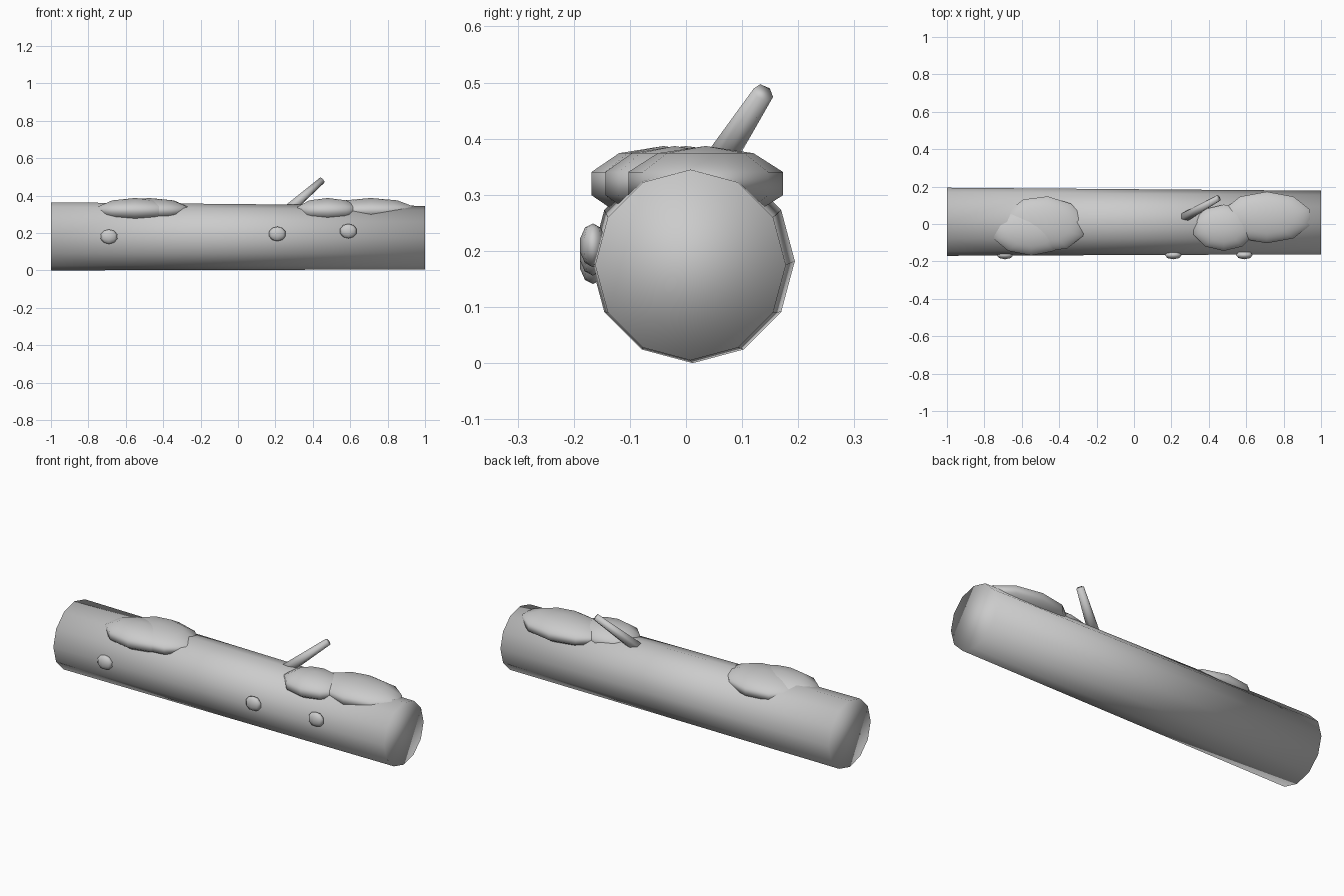
import bpy
from math import pi, radians
from mathutils import Vector

cube = bpy.data.objects.get("Cube")
if cube:
    bpy.data.objects.remove(cube, do_unlink=True)

GREY = (0.6, 0.6, 0.6, 1)
bark = bpy.data.materials.new("plain grey")
bark.use_nodes = True
bark.diffuse_color = GREY
bark.node_tree.nodes["Principled BSDF"].inputs["Base Color"].default_value = GREY


def finish(name):
    ob = bpy.context.object
    ob.name = name
    ob.data.materials.append(bark)
    bpy.ops.object.shade_smooth()
    return ob


def tapered(name, start, end, r1, r2, sides):
    """Capped cone running from start to end."""
    a, b = Vector(start), Vector(end)
    bpy.ops.mesh.primitive_cone_add(
        vertices=sides, radius1=r1, radius2=r2, depth=(b - a).length,
        location=(a + b) / 2,
        rotation=(b - a).to_track_quat('Z', 'Y').to_euler())
    return finish(name)


def blob(name, centre, size, segments, turn=0):
    """Flattened low-poly ball."""
    bpy.ops.mesh.primitive_uv_sphere_add(
        segments=segments, ring_count=5, radius=1, location=centre,
        rotation=(0, 0, radians(turn)))
    bpy.context.object.scale = size
    return finish(name)


# Trunk, slightly thinner towards +x
tapered("log", (-1, 0.012, 0.182), (1, 0.008, 0.175), 0.182, 0.17, 12)

# Broken branch
tapered("branch_stub", (0.265, 0.033, 0.32), (0.45, 0.138, 0.482), 0.03, 0.019, 6)

# Moss cushions on top
for name, x, y, rx, ry, turn in (
        ("moss_rear_a", -0.55, -0.04, 0.22, 0.135, 0),
        ("moss_rear_b", -0.475, 0.0, 0.23, 0.156, -5),
        ("moss_front_a", 0.48, -0.02, 0.178, 0.13, 0),
        ("moss_front_b", 0.71, 0.035, 0.255, 0.145, 0)):
    blob(name, (x, y, 0.32), (rx, ry, 0.067), 10, turn)

# Knots along the front side
for i, (x, z) in enumerate(((-0.69, 0.18), (0.21, 0.195), (0.59, 0.21))):
    blob(f"knot_{i + 1}", (x, -0.166, z), (0.047, 0.024, 0.039), 8)
